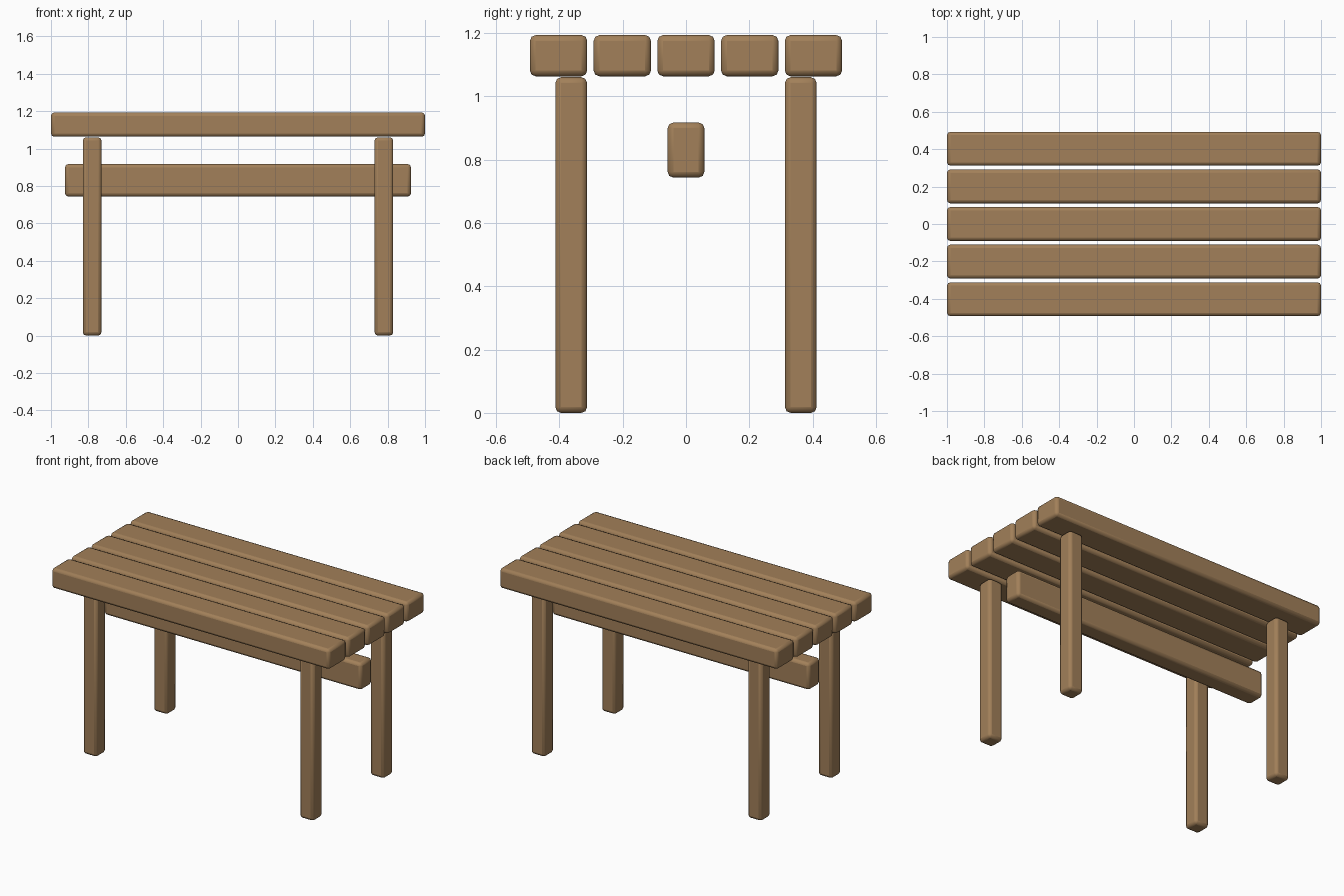
import bpy

if "Cube" in bpy.data.objects:
    bpy.data.objects.remove(bpy.data.objects["Cube"])

# One flat wood colour
wood = bpy.data.materials.new("warm_wood")
wood.diffuse_color = (0.36, 0.215, 0.10, 1)
wood.use_nodes = True
wood.node_tree.nodes["Principled BSDF"].inputs["Base Color"].default_value = wood.diffuse_color


def beam(name, center, size, bevel=0.018):
    """Rectangular timber with softened edges."""
    bpy.ops.mesh.primitive_cube_add(size=1, location=center)
    ob = bpy.context.object
    ob.name = name
    ob.scale = size
    bpy.ops.object.transform_apply(location=False, rotation=False, scale=True)
    mod = ob.modifiers.new("rounded_edges", "BEVEL")
    mod.width = bevel
    mod.segments = 2
    ob.data.materials.append(wood)
    bpy.ops.object.shade_smooth_by_angle()
    return ob


# Table top: five long planks with narrow gaps
for i in range(5):
    beam(f"top_plank_{i + 1}", (0, (i - 2) * 0.2012, 1.128), (2.0, 0.181, 0.13))

# Four square legs
for side, x in (("left", -0.78), ("right", 0.78)):
    for end, y in (("front", -0.3625), ("back", 0.3625)):
        beam(f"{end}_{side}_leg", (x, y, 0.53), (0.1, 0.1, 1.06))

# Central stretcher beam under the top
beam("stretcher", (0, 0, 0.83), (1.85, 0.116, 0.174))
